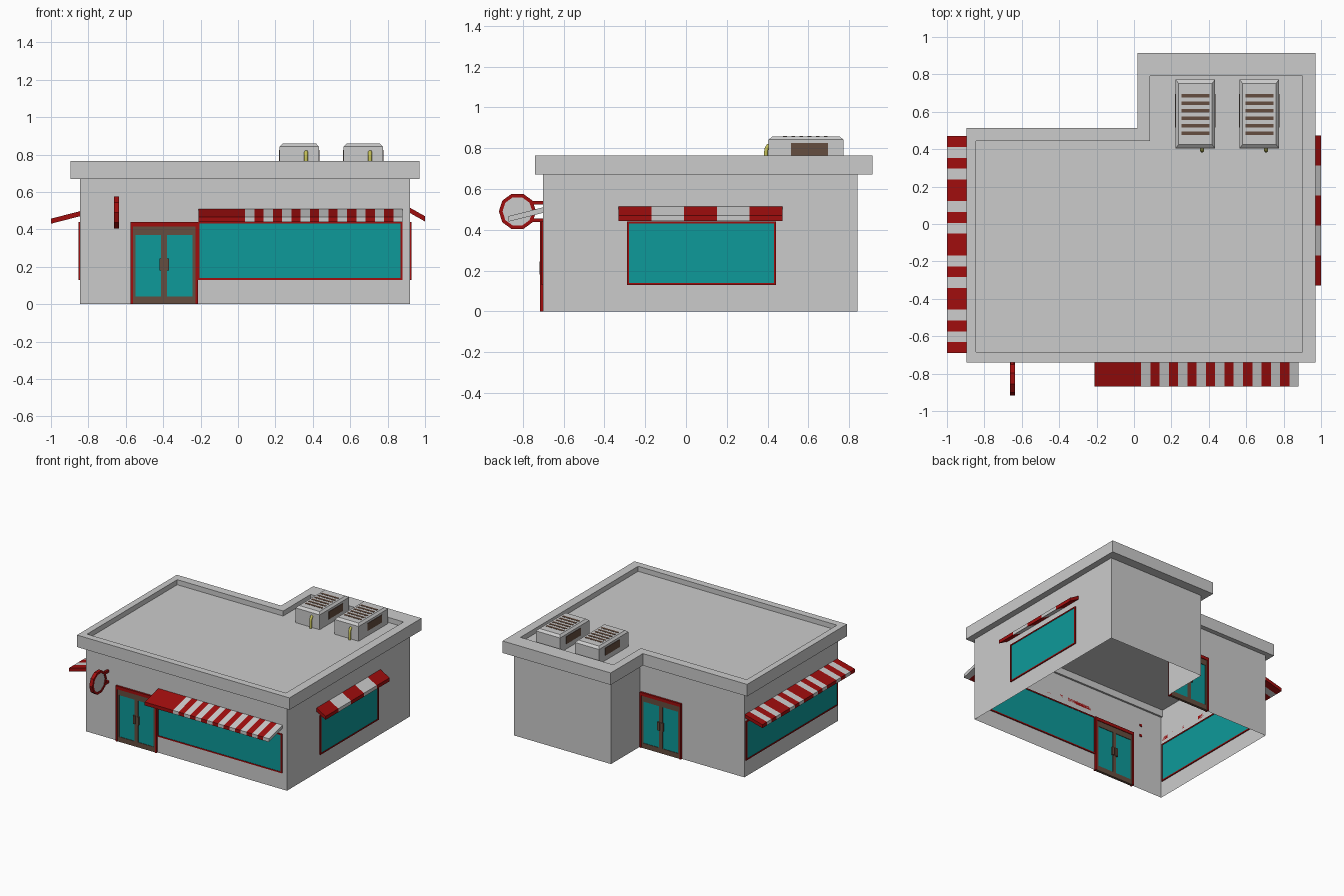
import bpy, bmesh, math
from mathutils import Vector, Matrix

if "Cube" in bpy.data.objects:
    bpy.data.objects.remove(bpy.data.objects["Cube"])


def material(name, r, g, b):
    m = bpy.data.materials.new(name)
    m.diffuse_color = (r, g, b, 1)
    m.use_nodes = True
    m.node_tree.nodes["Principled BSDF"].inputs["Base Color"].default_value = m.diffuse_color
    return m


RED = material("red", 0.35, 0.004, 0.004)
TEAL = material("teal", 0.004, 0.32, 0.32)
BROWN = material("brown", 0.13, 0.075, 0.05)
YELLOW = material("yellow", 0.55, 0.52, 0.1)
PALE = material("pale", 0.6, 0.6, 0.6)


def finish(name, bm, *mats):
    bmesh.ops.recalc_face_normals(bm, faces=bm.faces)
    me = bpy.data.meshes.new(name)
    bm.to_mesh(me)
    bm.free()
    for m in mats:
        if m:
            me.materials.append(m)
    ob = bpy.data.objects.new(name, me)
    bpy.context.collection.objects.link(ob)
    return ob


def add_box(bm, lo, hi):
    lo, hi = Vector(lo), Vector(hi)
    mat = Matrix.Translation((lo + hi) / 2) @ Matrix.Diagonal((*(hi - lo), 1))
    return bmesh.ops.create_cube(bm, size=1, matrix=mat)["verts"]


def boxes(name, spans, mat=None):
    bm = bmesh.new()
    for lo, hi in spans:
        add_box(bm, lo, hi)
    return finish(name, bm, mat)


def on_wall(axis, pos, u0, u1, z0, z1, t):
    """Box straddling a wall that lies at axis = pos, u running along the wall."""
    if axis == "y":
        return (u0, pos - t, z0), (u1, pos + t, z1)
    return (pos - t, u0, z0), (pos + t, u1, z1)


def loop(bm, pts, z):
    return [bm.verts.new((x, y, z)) for x, y in pts]


def skin(bm, a, b):
    for i in range(len(a)):
        j = (i + 1) % len(a)
        bm.faces.new((a[i], a[j], b[j], b[i]))


def l_shape(x0, x1, y0, y1, nx, ny):
    return [(x0, y0), (x1, y0), (x1, y1), (nx, y1), (nx, ny), (x0, ny)]


# Hollow L-shaped walls, open underneath
bm = bmesh.new()
foot = l_shape(-0.845, 0.92, -0.70, 0.84, 0.07, 0.475)
skin(bm, loop(bm, foot, 0), loop(bm, foot, 0.67))
finish("walls", bm)

# Roof parapet ring with a sunken deck
outer = l_shape(-0.895, 0.97, -0.74, 0.915, 0.02, 0.512)
inner = l_shape(-0.845, 0.90, -0.685, 0.79, 0.085, 0.445)
bm = bmesh.new()
rings = [loop(bm, p, z) for p, z in
         ((outer, 0.67), (outer, 0.765), (inner, 0.765), (inner, 0.67))]
for i in range(4):
    skin(bm, rings[i], rings[(i + 1) % 4])
finish("roof_parapet", bm)
bm = bmesh.new()
bm.faces.new(loop(bm, inner, 0.725))
finish("roof_deck", bm)


# Windows: teal pane with a thin red frame
def window(name, axis, pos, u0, u1, z0=0.13, z1=0.44, w=0.01):
    boxes(name + "_pane", [on_wall(axis, pos, u0 + w, u1 - w, z0 + w, z1 - w, 0.005)], TEAL)
    boxes(name + "_frame", [on_wall(axis, pos, *r, 0.008) for r in (
        (u0, u1, z0, z0 + w), (u0, u1, z1 - w, z1),
        (u0, u0 + w, z0 + w, z1 - w), (u1 - w, u1, z0 + w, z1 - w))], RED)


window("front_window", "y", -0.70, -0.215, 0.88)
window("right_window", "x", 0.92, -0.29, 0.44)
window("left_window", "x", -0.845, -0.69, 0.46)


# Double doors: red surround, brown leaves, teal panes and handle
def door(name, y, x):
    def part(n, rects, t, m):
        boxes(name + n, [on_wall("y", y, x + a, x + b, c, d, t) for a, b, c, d in rects], m)
    part("_surround", [(-0.18, -0.167, 0, 0.415), (0.167, 0.18, 0, 0.415),
                       (-0.18, 0.18, 0.415, 0.44)], 0.015, RED)
    part("_rails", [(-0.167, 0.167, 0, 0.04), (-0.167, 0.167, 0.37, 0.415),
                    (-0.167, -0.152, 0.04, 0.37), (0.152, 0.167, 0.04, 0.37),
                    (-0.016, 0.016, 0.04, 0.37)], 0.01, BROWN)
    part("_panes", [(-0.152, -0.016, 0.04, 0.37), (0.016, 0.152, 0.04, 0.37)], 0.006, TEAL)
    part("_handle", [(-0.026, -0.006, 0.18, 0.245), (0.006, 0.026, 0.18, 0.245)], 0.018, BROWN)


door("front_door", -0.70, -0.395)
door("back_door", 0.475, -0.117)


# Awnings: one sloping slab, striped by letter pattern
def awning(name, axis, wall, tip, u0, u1, ztop, ztip, thick, pattern):
    prof = [(wall, ztop), (tip, ztip), (tip, ztip - thick), (wall, ztop - thick)]
    n = len(pattern)
    bm = bmesh.new()
    prev = None
    for i in range(n + 1):
        u = u0 + (u1 - u0) * i / n
        ring = [bm.verts.new((u, d, z) if axis == "y" else (d, u, z)) for d, z in prof]
        old = len(bm.faces)
        if prev:
            skin(bm, prev, ring)
        if i in (0, n):
            bm.faces.new(ring)
        bm.faces.ensure_lookup_table()
        for f in bm.faces[old:]:
            f.material_index = int(pattern[max(i - 1, 0)] == "R")
        prev = ring
    finish(name, bm, PALE, RED)


awning("front_awning", "y", -0.70, -0.87, -0.21, 0.88, 0.51, 0.467, 0.027, "RRRRR" + "WR" * 8 + "W")
awning("right_awning", "x", 0.92, 1.0, -0.33, 0.472, 0.515, 0.47, 0.028, "RWRWR")
awning("left_awning", "x", -0.845, -1.0, -0.69, 0.47, 0.497, 0.457, 0.027, "RWRWR" + "RWRWR" * 3)

# Round sign: ten-sided rim, pale face, two brackets
SX, SY, SZ = -0.65, -0.826, 0.49
bm = bmesh.new()
ring = []
for r, dx in ((0.091, -0.014), (0.091, 0.014), (0.073, 0.014), (0.073, -0.014)):
    ring.append([bm.verts.new((SX + dx, SY + r * math.cos(a), SZ + r * math.sin(a)))
                 for a in (math.tau * k / 10 for k in range(10))])
for i in range(4):
    skin(bm, ring[i], ring[(i + 1) % 4])
finish("sign_rim", bm, RED)
bm = bmesh.new()
bmesh.ops.create_cone(bm, cap_ends=True, segments=10, radius1=0.075, radius2=0.075, depth=0.018,
                      matrix=Matrix.Translation((SX, SY, SZ)) @ Matrix.Rotation(math.pi / 2, 4, "Y"))
finish("sign_face", bm, PALE)
boxes("sign_brackets", [((SX - 0.009, -0.755, z - 0.009), (SX + 0.009, -0.695, z + 0.009))
                        for z in (0.532, 0.447)], RED)

# Rooftop cooling units
for n, cx in enumerate((0.328, 0.67), 1):
    name = f"cooling_unit_{n}"
    y0, y1, h = 0.405, 0.772, 0.105
    boxes(name + "_body", [((cx - h, y0, 0.725), (cx + h, y1, 0.842))])
    bm = bmesh.new()
    for v in add_box(bm, (cx - h, y0, 0.842), (cx + h, y1, 0.858)):
        if v.co.z > 0.85:
            v.co.x += 0.015 if v.co.x < cx else -0.015
            v.co.y += 0.02 if v.co.y < 0.6 else -0.02
    finish(name + "_lid", bm)
    boxes(name + "_slats", [((cx - 0.075, y - 0.009, 0.852), (cx + 0.075, y + 0.009, 0.86))
                            for y in (0.485 + 0.04 * k for k in range(6))], BROWN)
    boxes(name + "_side_vents", [((cx - h - 0.003, 0.515, 0.765), (cx + h + 0.003, 0.695, 0.825))],
          BROWN)
    # Bent pipe from the unit's front down to the deck
    cu = bpy.data.curves.new(name + "_pipe", "CURVE")
    cu.dimensions = "3D"
    cu.bevel_depth = 0.011
    cu.bevel_resolution = 1
    cu.materials.append(YELLOW)
    sp = cu.splines.new("POLY")
    path = [(0.415, 0.815), (0.403, 0.812), (0.395, 0.80), (0.392, 0.78), (0.392, 0.725)]
    sp.points.add(len(path) - 1)
    for p, (y, z) in zip(sp.points, path):
        p.co = (cx + 0.036, y, z, 1)
    bpy.context.collection.objects.link(bpy.data.objects.new(name + "_pipe", cu))
